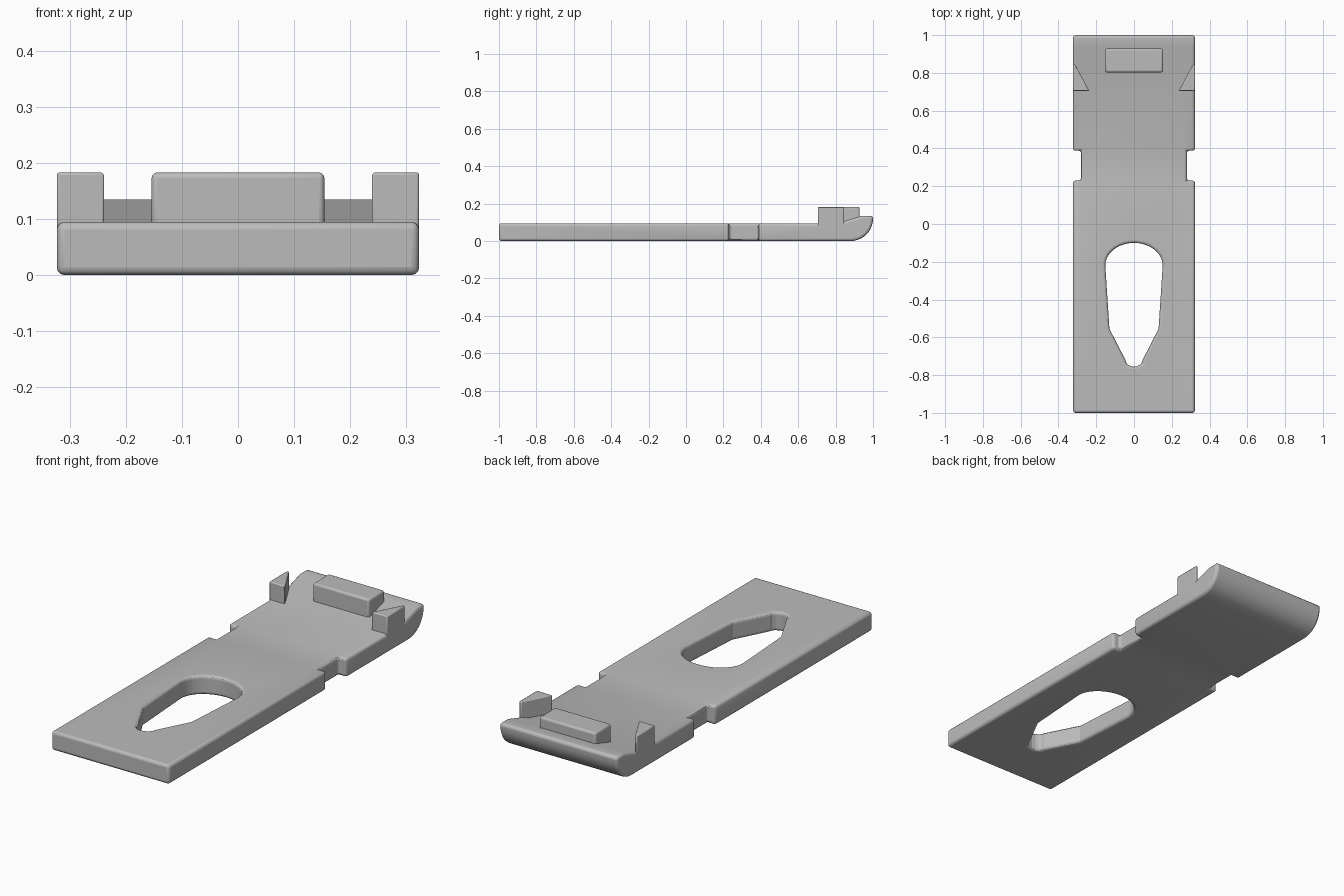
import bpy
import bmesh
from math import sin, cos, pi, radians
from mathutils import Vector

if "Cube" in bpy.data.objects:
    bpy.data.objects.remove(bpy.data.objects["Cube"], do_unlink=True)

grey = bpy.data.materials.new("plain grey")
grey.use_nodes = True
colour = (0.5, 0.5, 0.5, 1)
grey.diffuse_color = colour
grey.node_tree.nodes["Principled BSDF"].inputs["Base Color"].default_value = colour


def prism(name, base, depth):
    """Extrude a closed outline of 3D points along a depth vector."""
    bm = bmesh.new()
    face = bm.faces.new([bm.verts.new(p) for p in base])
    moved = bmesh.ops.extrude_face_region(bm, geom=[face])["geom"]
    bmesh.ops.translate(bm, vec=Vector(depth),
                        verts=[v for v in moved if isinstance(v, bmesh.types.BMVert)])
    bmesh.ops.recalc_face_normals(bm, faces=bm.faces)
    mesh = bpy.data.meshes.new(name)
    bm.to_mesh(mesh)
    bm.free()
    mesh.materials.append(grey)
    obj = bpy.data.objects.new(name, mesh)
    bpy.context.collection.objects.link(obj)
    return obj


def bevel(obj, width, segments=3):
    mod = obj.modifiers.new("soft edges", "BEVEL")
    mod.width = width
    mod.segments = segments
    mod.limit_method = "ANGLE"
    mod.angle_limit = radians(40)
    mod.use_clamp_overlap = False


def cut(obj, cutter):
    mod = obj.modifiers.new("cut", "BOOLEAN")
    mod.operation = "DIFFERENCE"
    mod.solver = "EXACT"
    mod.object = cutter
    cutter.hide_render = True
    cutter.hide_set(True)
    cutter.display_type = "WIRE"


def smooth(obj):
    bpy.ops.object.select_all(action="DESELECT")
    obj.select_set(True)
    bpy.context.view_layer.objects.active = obj
    bpy.ops.object.shade_smooth_by_angle(angle=radians(32))


def rectangle(x0, x1, y0, y1, z):
    return [(x0, y0, z), (x1, y0, z), (x1, y1, z), (x0, y1, z)]


HALF = 0.323
TOP = 0.095
HIGH = 0.183

# Plate: side profile with a raised lip and a rounded underside at the back
profile = [(-1, 0), (-1, TOP), (0.81, TOP), (0.94, 0.135), (1, 0.135)]
profile += [(0.88 + 0.12 * cos(a), 0.12 - 0.12 * sin(a))
            for a in (pi / 2 * i / 10 for i in range(11))]
plate = prism("plate", [(-HALF, y, z) for y, z in profile], (2 * HALF, 0, 0))

# Keyhole opening: round at the back, tapering to a small rounded tip
hole = [(0.152 * cos(a), -0.22 + 0.12 * sin(a))
        for a in (pi * i / 20 for i in range(21))]
hole += [(-0.13, -0.555)]
hole += [(0.045 * cos(a), -0.72 + 0.035 * sin(a))
         for a in (pi + pi * i / 8 for i in range(9))]
hole += [(0.13, -0.555)]
cut(plate, prism("hole_cutter", [(x, y, -0.1) for x, y in hole], (0, 0, 0.4)))

# Side notches
for side, word in ((1, "left"), (-1, "right")):
    outline = rectangle(side * 0.28, side * 0.4, 0.23, 0.388, -0.1)
    cut(plate, prism(word + "_notch_cutter", outline, (0, 0, 0.4)))
bevel(plate, 0.014)
smooth(plate)

# Centre stop block on the ramp
block = prism("stop_block", rectangle(-0.154, 0.154, 0.803, 0.928, 0.07),
              (0, 0, HIGH - 0.07))
bevel(block, 0.01)
smooth(block)

# Wedge-shaped clips on both edges
for side, word in ((1, "left"), (-1, "right")):
    outline = [(HALF, 0.705), (0.237, 0.705), (0.312, 0.845), (HALF, 0.845)]
    clip = prism(word + "_clip", [(side * x, y, 0.05) for x, y in outline],
                 (0, 0, HIGH - 0.05))
    bevel(clip, 0.005, 2)
    smooth(clip)
